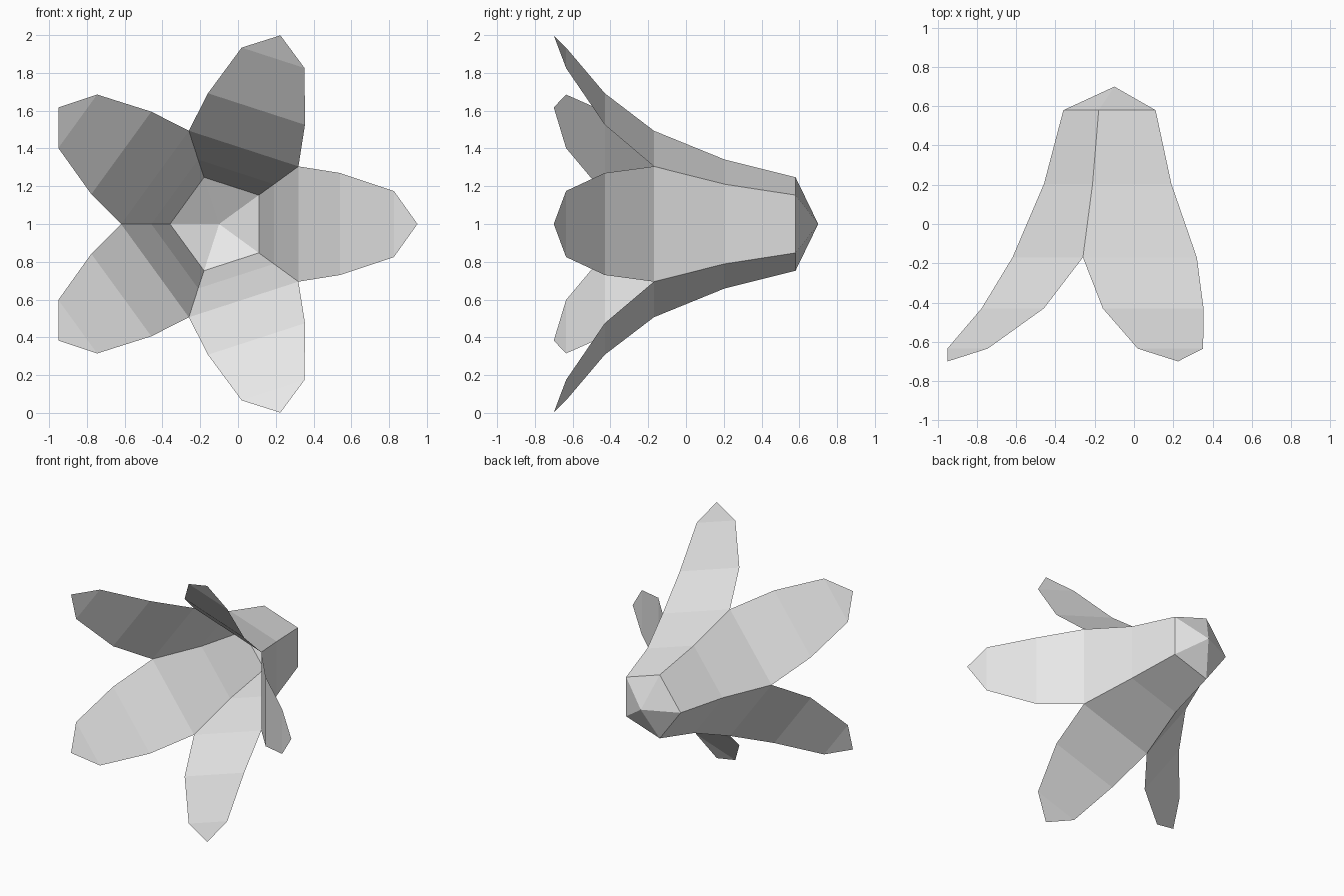
import bpy, bmesh, math
from mathutils import Matrix, Vector

cube = bpy.data.objects.get("Cube")
if cube:
    bpy.data.objects.remove(cube, do_unlink=True)

PETALS = 5
CENTRE = Vector((-0.1, 0, 1))
APEX = (0, 0.70, 0)
# Petal outline from base to tip: distance from axis, y, half width
PROFILE = [(0.21, 0.58, 0.153), (0.29, 0.205, 0.211), (0.42, -0.17, 0.305),
           (0.64, -0.43, 0.27), (0.925, -0.635, 0.175)]
TIP = (1.05, -0.70, 0)

grey = bpy.data.materials.new("light_grey")
grey.use_nodes = True
grey.diffuse_color = (0.8, 0.8, 0.8, 1)
grey.node_tree.nodes["Principled BSDF"].inputs["Base Color"].default_value = (0.8, 0.8, 0.8, 1)

bm = bmesh.new()
for k in range(PETALS):
    turn = Matrix.Rotation(math.tau * k / PETALS, 4, 'Y')

    def vert(p):
        return bm.verts.new(turn @ Vector(p) + CENTRE)

    # Petal strip, starting with its share of the pointed base
    rows = [(vert((r, y, -w)), vert((r, y, w))) for r, y, w in PROFILE]
    bm.faces.new((vert(APEX), rows[0][1], rows[0][0]))
    for (a, b), (c, d) in zip(rows, rows[1:]):
        bm.faces.new((a, b, d, c))
    bm.faces.new((rows[-1][0], rows[-1][1], vert(TIP)))

# Join the petals along the trumpet and at the apex
bmesh.ops.remove_doubles(bm, verts=bm.verts, dist=0.004)
bmesh.ops.recalc_face_normals(bm, faces=bm.faces)
# Make the outside of the trumpet the front of each face
bm.faces.ensure_lookup_table()
cap = max(bm.faces, key=lambda f: f.calc_center_median().y)
if cap.normal.y < 0:
    bmesh.ops.reverse_faces(bm, faces=bm.faces)

mesh = bpy.data.meshes.new("flower_trumpet")
bm.to_mesh(mesh)
bm.free()
mesh.materials.append(grey)
flower = bpy.data.objects.new("flower_trumpet", mesh)
bpy.context.collection.objects.link(flower)
